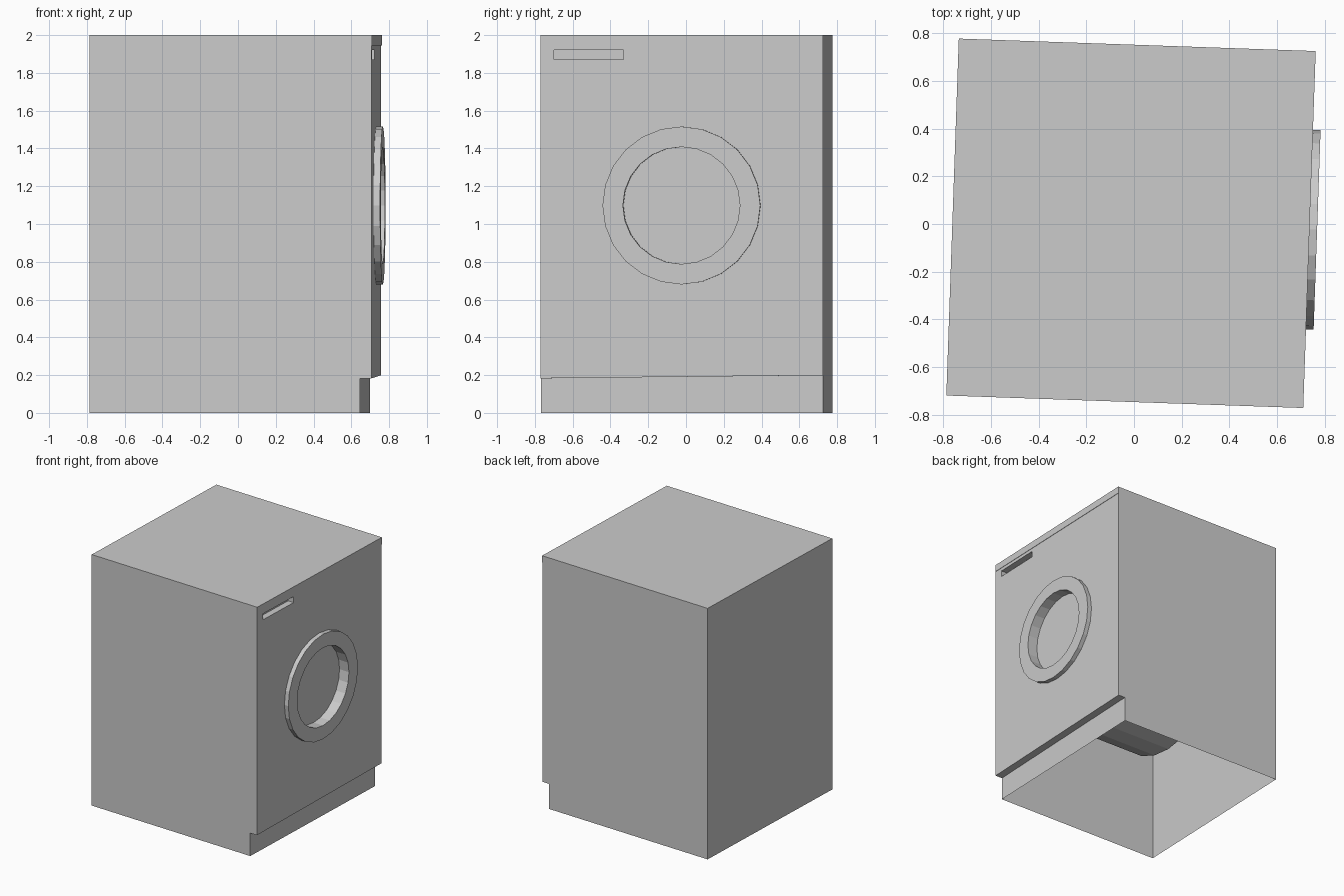
import bpy, bmesh, math
from mathutils import Matrix, Vector

cube = bpy.data.objects.get("Cube")
if cube:
    bpy.data.objects.remove(cube, do_unlink=True)

GREY = (0.6, 0.6, 0.6, 1.0)
mat = bpy.data.materials.new("light_grey")
mat.use_nodes = True
mat.diffuse_color = GREY
mat.node_tree.nodes["Principled BSDF"].inputs["Base Color"].default_value = GREY

# The whole machine stands slightly turned
PLACE = Matrix.Translation((-0.014, 0.003, 0)) @ Matrix.Rotation(math.radians(-2), 4, 'Z')
FRONT, HALF = 0.7465, 0.748
KICK = FRONT - 0.06
LID = FRONT + 0.003
LID_Z = 1.945
AXIS_Z = 1.098
SIDES = 24


def finish(name, bm, recalc=True):
    bmesh.ops.remove_doubles(bm, verts=bm.verts, dist=0.0005)
    if recalc:
        bmesh.ops.recalc_face_normals(bm, faces=bm.faces)
    mesh = bpy.data.meshes.new(name)
    bm.to_mesh(mesh)
    bm.free()
    mesh.materials.append(mat)
    obj = bpy.data.objects.new(name, mesh)
    obj.matrix_world = PLACE
    bpy.context.collection.objects.link(obj)
    return obj


def add_face(bm, points):
    return bm.faces.new([bm.verts.new(p) for p in points])


def circle(x, r):
    return [Vector((x, r * math.cos(a), AXIS_Z + r * math.sin(a)))
            for a in (2 * math.pi * i / SIDES for i in range(SIDES))]


def rect(x, y0, y1, z0, z1):
    return [Vector((x, y, z)) for y, z in ((y0, z0), (y1, z0), (y1, z1), (y0, z1))]


def add_loop(bm, points):
    vs = [bm.verts.new(p) for p in points]
    return [bm.edges.new((v, vs[(i + 1) % len(vs)])) for i, v in enumerate(vs)]


def bridge(bm, a, b):
    for i in range(len(a)):
        j = (i + 1) % len(a)
        add_face(bm, (a[i], a[j], b[j], b[i]))


def sill(y):
    return 0.191 + 0.011 * y


# Cabinet: open-bottomed shell with kick recess and lid edge at the front
bm = bmesh.new()


def section(y):
    z = sill(y)
    return [Vector((x, y, h)) for x, h in (
        (KICK, 0), (KICK, z), (FRONT, z), (FRONT, LID_Z),
        (LID, LID_Z), (LID, 2), (-FRONT, 2), (-FRONT, 0))]


right, left = section(-HALF), section(HALF)
add_face(bm, right)
add_face(bm, reversed(left))
FRONT_STRIP, BOTTOM_STRIP = 2, 7
for i in range(len(right)):
    if i not in (FRONT_STRIP, BOTTOM_STRIP):
        j = (i + 1) % len(right)
        add_face(bm, (right[j], right[i], left[i], left[j]))
finish("cabinet", bm)

# Front panel with openings for the grip and the door
bm = bmesh.new()
panel = [right[2], left[2], left[3], right[3]]
slot = rect(FRONT, -0.677, -0.307, 1.872, 1.92)
edges = add_loop(bm, panel) + add_loop(bm, slot) + add_loop(bm, circle(FRONT, 0.31))
bmesh.ops.triangle_fill(bm, edges=edges, use_beauty=True, normal=(1, 0, 0))
for f in bm.faces:
    f.normal_update()
    if f.normal.x < 0:
        f.normal_flip()
finish("front_panel", bm, recalc=False)

# Recessed grip
bm = bmesh.new()
inner = [p - Vector((0.05, 0, 0)) for p in slot]
bridge(bm, inner, slot)
add_face(bm, inner)
obj = finish("grip_recess", bm)
obj.data.flip_normals()

# Door ring with its sunken glass
bm = bmesh.new()
rings = [circle(x, r) for x, r in (
    (FRONT, 0.418), (FRONT + 0.035, 0.418), (FRONT + 0.035, 0.31), (FRONT - 0.05, 0.31))]
for a, b in zip(rings, rings[1:]):
    bridge(bm, a, b)
add_face(bm, rings[-1])
finish("door_ring", bm, recalc=False)

# Drum inside the cabinet
bm = bmesh.new()
drum = [circle(x, 0.65) for x in (-0.31, FRONT - 0.06)]
bridge(bm, *drum)
for c in drum:
    add_face(bm, c)
finish("drum", bm)
